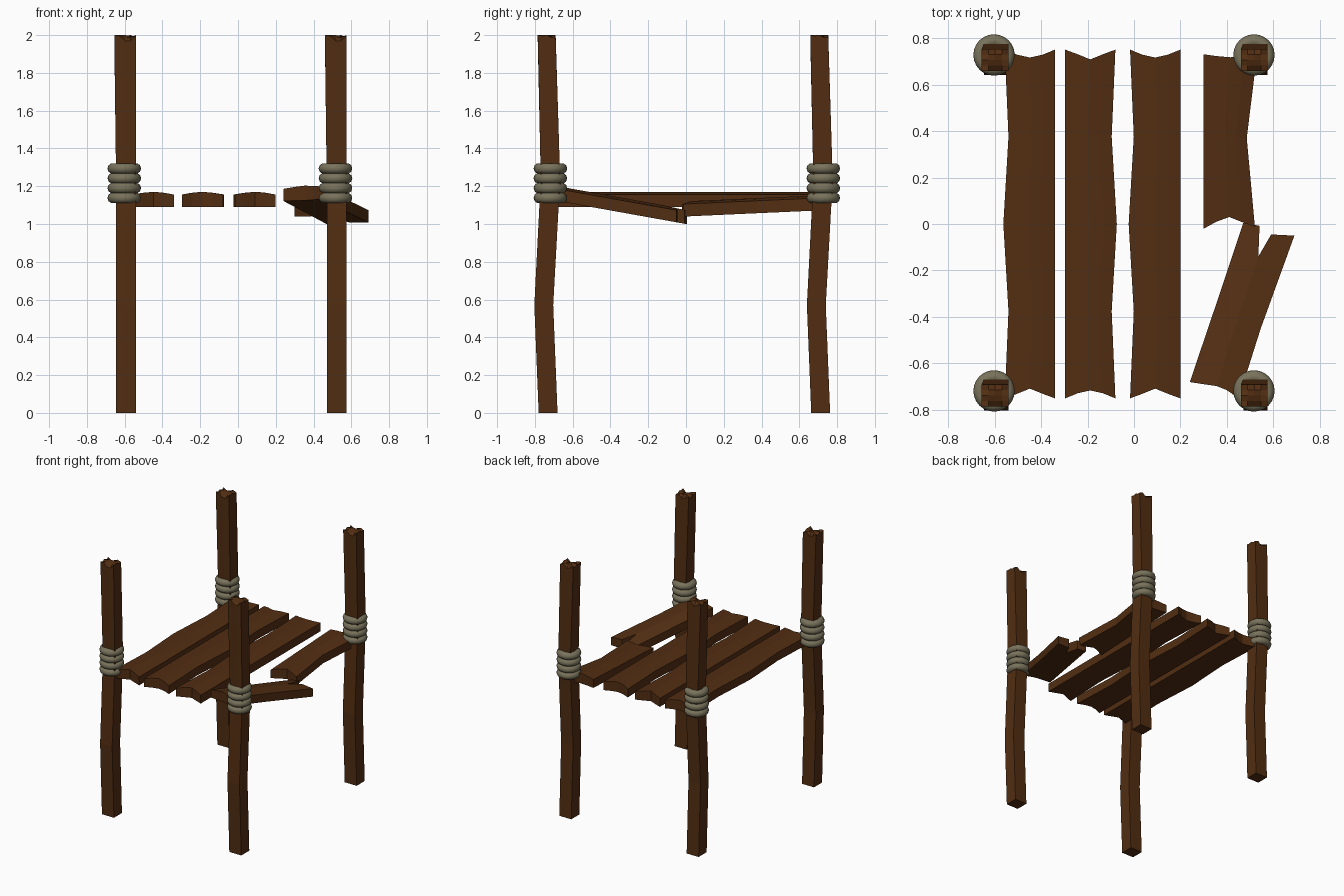
import bpy, bmesh, math, random
from mathutils import Vector

if "Cube" in bpy.data.objects:
    bpy.data.objects.remove(bpy.data.objects["Cube"])


def material(name, color):
    m = bpy.data.materials.new(name)
    m.diffuse_color = (*color, 1)
    m.use_nodes = True
    m.node_tree.nodes["Principled BSDF"].inputs["Base Color"].default_value = m.diffuse_color
    return m


WOOD = material("wood", (0.085, 0.027, 0.006))
ROPE = material("rope", (0.19, 0.17, 0.105))


def finish(bm, name, mat):
    bmesh.ops.recalc_face_normals(bm, faces=bm.faces)
    me = bpy.data.meshes.new(name)
    bm.to_mesh(me)
    bm.free()
    me.materials.append(mat)
    ob = bpy.data.objects.new(name, me)
    bpy.context.collection.objects.link(ob)
    return ob


def block(name, n, place):
    """Closed box lattice with n segments per axis; place(i, j, k) gives positions."""
    bm, verts = bmesh.new(), {}

    def vert(key):
        if key not in verts:
            verts[key] = bm.verts.new(place(*key))
        return verts[key]

    for axis in range(3):
        a, b = (axis + 1) % 3, (axis + 2) % 3
        for end in (0, n[axis]):
            for p in range(n[a]):
                for q in range(n[b]):
                    corners = []
                    for dp, dq in ((0, 0), (1, 0), (1, 1), (0, 1)):
                        key = [0, 0, 0]
                        key[axis], key[a], key[b] = end, p + dp, q + dq
                        corners.append(vert(tuple(key)))
                    bm.faces.new(corners)
    return finish(bm, name, WOOD)


def lerp(a, b, t):
    return a + (b - a) * t


# Bent posts with splintered tops: z, x range, y range of the front left post
LEVELS = [(0, -.645, -.54, -.78, -.68), (.57, -.645, -.54, -.803, -.703),
          (1.08, -.645, -.54, -.777, -.675), (1.2, -.645, -.54, -.768, -.665),
          (2, -.655, -.54, -.785, -.69)]
random.seed(4)
JAG = [[random.choice((0, .004, .012, .02, .03)) for _ in range(5)] for _ in range(5)]
JAG[0][0] = JAG[4][0] = JAG[0][4] = 0


def post(name, dx, dy):
    def place(i, j, k):
        z, x0, x1, y0, y1 = LEVELS[k]
        if k == 4:
            z -= JAG[i][j]
        return lerp(x0, x1, i / 4) + dx, lerp(y0, y1, j / 4) + dy, z
    block(name, (4, 4, 4), place)


# Rope lashing: four stacked coils
def rope(name, cx, cy):
    bm = bmesh.new()
    seg, sides = 24, 10
    for c in range(4):
        ring = []
        for s in range(seg):
            a = math.tau * s / seg
            loop = []
            for t in range(sides):
                b = math.tau * t / sides
                r = .0605 + .0285 * math.cos(b)
                loop.append(bm.verts.new((cx + r * math.cos(a), cy + r * math.sin(a),
                                          1.138 + .052 * c + .0285 * math.sin(b))))
            ring.append(loop)
        for s in range(seg):
            for t in range(sides):
                n, u = (s + 1) % seg, (t + 1) % sides
                bm.faces.new((ring[s][t], ring[n][t], ring[n][u], ring[s][u]))
    ob = finish(bm, name, ROPE)
    ob.data.shade_smooth()


for sx, dx, rx in (("left", 0, -.602), ("right", 1.115, .516)):
    for sy, dy, ry in (("front", 0, -.718), ("back", 1.443, .727)):
        post(f"{sy}_{sx}_post", dx, dy)
        rope(f"{sy}_{sx}_rope", rx, ry)

# Whole planks: one wavy side, notched ends, low ridge along the top
CREST = (0, .009, .014, .009, 0)
WAVE = (0, .016, -.006, .016, 0)
NOTCH = ((0, .02, .042, .02, 0), (0, .022, .034, .022, 0))


def whole_plank(name, cx, turn):
    def place(i, j, k):
        x = lerp(-.108 + WAVE[j], .108, i / 4)
        y = -.75 + .375 * j
        if j == 0:
            y += NOTCH[0][i]
        if j == 4:
            y -= NOTCH[1][i]
        return cx + turn * x, turn * y, 1.09 + k * (.066 + CREST[i])
    block(name, (4, 4, 1), place)


whole_plank("left_plank", -.448, 1)
whole_plank("middle_plank", -.188, -1)
whole_plank("right_plank", .091, 1)


# Snapped plank, back half: sags slightly toward the break
def back_half(i, j, k):
    right = (.52, .485, .53)[j]
    x = lerp(.30, right, i / 4)
    y = ((-.02, .01, .03, .008, -.012)[i], .37, (.73, .722, .717, .722, .735)[i])[j]
    return x, y, 1.04 + .033 * y / .73 + k * (.066 + CREST[i])


block("broken_plank_back", (4, 2, 1), back_half)

# Snapped plank, front half: swung outward and dropping to a forked break
FRONT = [Vector(p) for p in ((.24, -.68), (.305, -.69), (.355, -.697), (.40, -.715), (.45, -.75))]
MID = [Vector(p) for p in ((.355, -.34), (.42, -.36), (.455, -.38), (.49, -.41), (.545, -.45))]
FAR = [Vector(p) for p in ((.47, .005), (.54, -.008), (.535, -.14), (.59, -.045), (.69, -.05))]


def front_half(i, j, k):
    p = (FRONT, MID, FAR)[j][i]
    t = (p.y + .68) / .68
    z = lerp(1.122, 1.0, t)
    return p.x, p.y, z + k * (.064 + CREST[i])


block("broken_plank_front", (4, 2, 1), front_half)
